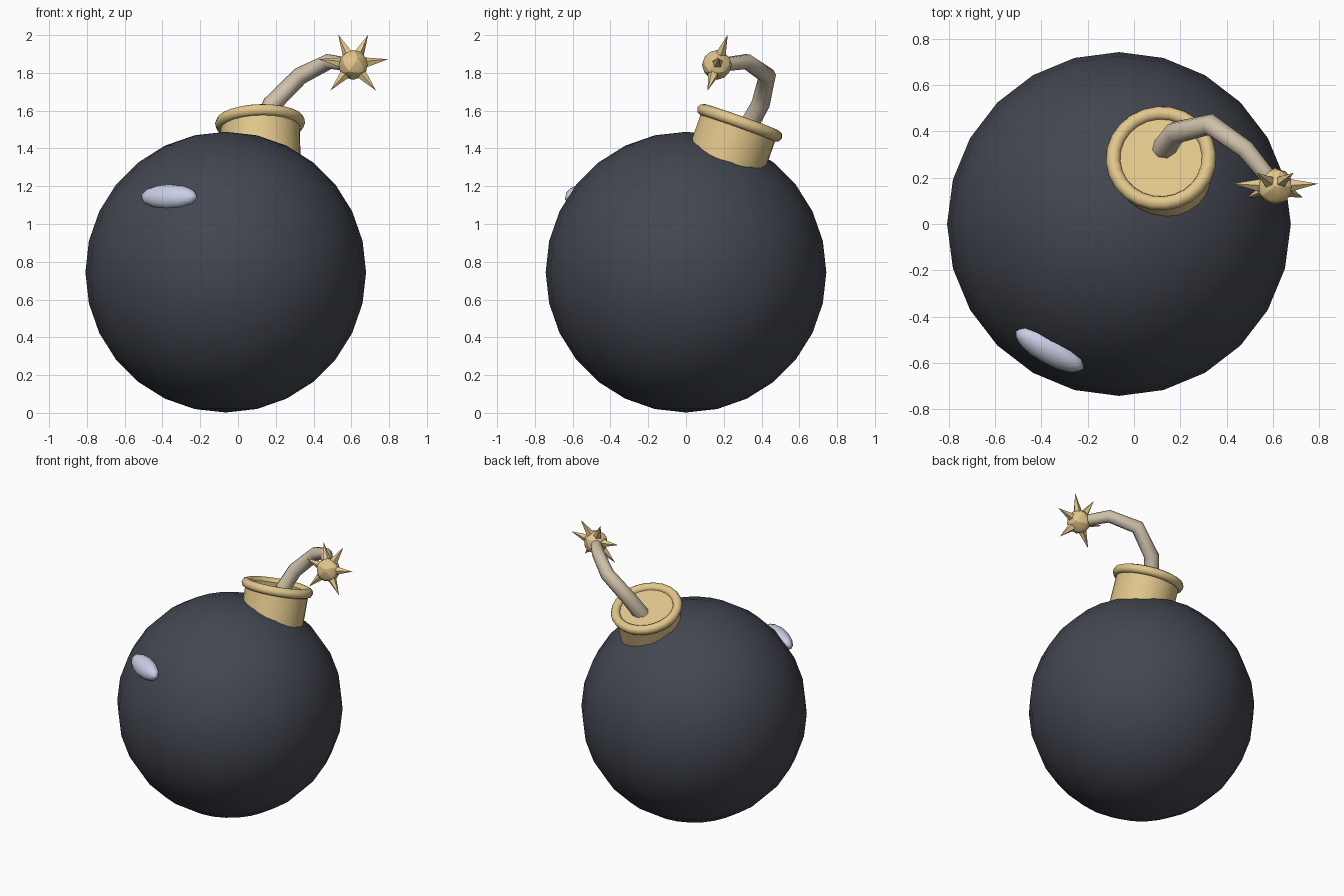
import bpy, bmesh, math
from mathutils import Vector, Matrix

if "Cube" in bpy.data.objects:
    bpy.data.objects.remove(bpy.data.objects["Cube"])


def material(name, rgb):
    m = bpy.data.materials.new(name)
    m.diffuse_color = (*rgb, 1)
    m.use_nodes = True
    m.node_tree.nodes["Principled BSDF"].inputs["Base Color"].default_value = m.diffuse_color
    return m


DARK = material("dark_iron", (0.055, 0.062, 0.08))
GOLD = material("brass", (0.76, 0.57, 0.26))
ROPE = material("rope", (0.62, 0.53, 0.40))
SHINE = material("shine", (0.58, 0.62, 0.78))


def finish(name, mat, angle=40):
    ob = bpy.context.object
    ob.name = name
    ob.data.materials.append(mat)
    bpy.ops.object.shade_smooth_by_angle(angle=math.radians(angle))
    return ob


def aim(direction):
    return Vector(direction).to_track_quat('Z', 'Y').to_euler()


# round body
CENTRE = Vector((-0.065, 0, 0.745))
bpy.ops.mesh.primitive_uv_sphere_add(segments=24, ring_count=14, radius=0.743, location=CENTRE)
finish("body", DARK)

# tilted neck and rolled rim
axis = Vector((-0.025, 0.335, 0.942)).normalized()
rim = Vector((0.117, 0.284, 1.535))
bpy.ops.mesh.primitive_cylinder_add(vertices=24, radius=0.21, depth=0.32,
                                    location=rim - axis * 0.155, rotation=aim(axis))
finish("neck", GOLD)
bpy.ops.mesh.primitive_torus_add(major_segments=24, minor_segments=8, major_radius=0.207,
                                 minor_radius=0.032, location=rim, rotation=aim(axis))
finish("neck_rim", GOLD, 50)

# bent fuse, tapering to the spark
path = [(0.125, 0.32, 1.50), (0.18, 0.395, 1.635), (0.33, 0.43, 1.785),
        (0.482, 0.322, 1.86), (0.61, 0.165, 1.84)]
radii = [0.052, 0.050, 0.047, 0.042, 0.036]
curve = bpy.data.curves.new("fuse", 'CURVE')
curve.dimensions = '3D'
curve.bevel_depth = 1.0
curve.bevel_resolution = 2
curve.use_fill_caps = True
spline = curve.splines.new('POLY')
spline.points.add(len(path) - 1)
for p, co, r in zip(spline.points, path, radii):
    p.co = (*co, 1)
    p.radius = r
fuse = bpy.data.objects.new("fuse", curve)
bpy.context.collection.objects.link(fuse)
bpy.ops.object.select_all(action='DESELECT')
bpy.context.view_layer.objects.active = fuse
fuse.select_set(True)
bpy.ops.object.convert(target='MESH')
finish("fuse", ROPE, 50)

# spark core
spark = Vector((0.61, 0.163, 1.842))
bpy.ops.mesh.primitive_ico_sphere_add(subdivisions=2, radius=0.079, location=spark)
finish("spark_core", GOLD, 20)

# fan of spikes in one leaning plane
up = Vector((0, 0.34, 0.94)).normalized()
bm = bmesh.new()
for deg in (10, 65, 115, 170, 230, 310):
    a = math.radians(deg)
    d = Vector((1, 0, 0)) * math.cos(a) + up * math.sin(a)
    m = Matrix.Translation(spark + d * 0.117) @ d.to_track_quat('Z', 'Y').to_matrix().to_4x4()
    bmesh.ops.create_cone(bm, cap_ends=True, segments=5, radius1=0.034, radius2=0,
                          depth=0.142, matrix=m)
mesh = bpy.data.meshes.new("spark_spikes")
bm.to_mesh(mesh)
bm.free()
mesh.materials.append(GOLD)
bpy.context.collection.objects.link(bpy.data.objects.new("spark_spikes", mesh))

# glossy highlight: flattened ellipsoid lying on the body
normal = Vector((-0.30, -0.545, 0.40)).normalized()
side = Vector((0, 0, 1)).cross(normal).normalized()
rot = Matrix((side, normal.cross(side), normal)).transposed().to_4x4()
bpy.ops.mesh.primitive_uv_sphere_add(segments=12, ring_count=8, radius=1)
shine = finish("highlight", SHINE)
shine.matrix_world = (Matrix.Translation(CENTRE + normal * 0.738) @ rot
                      @ Matrix.Diagonal((0.168, 0.07, 0.06, 1)))
